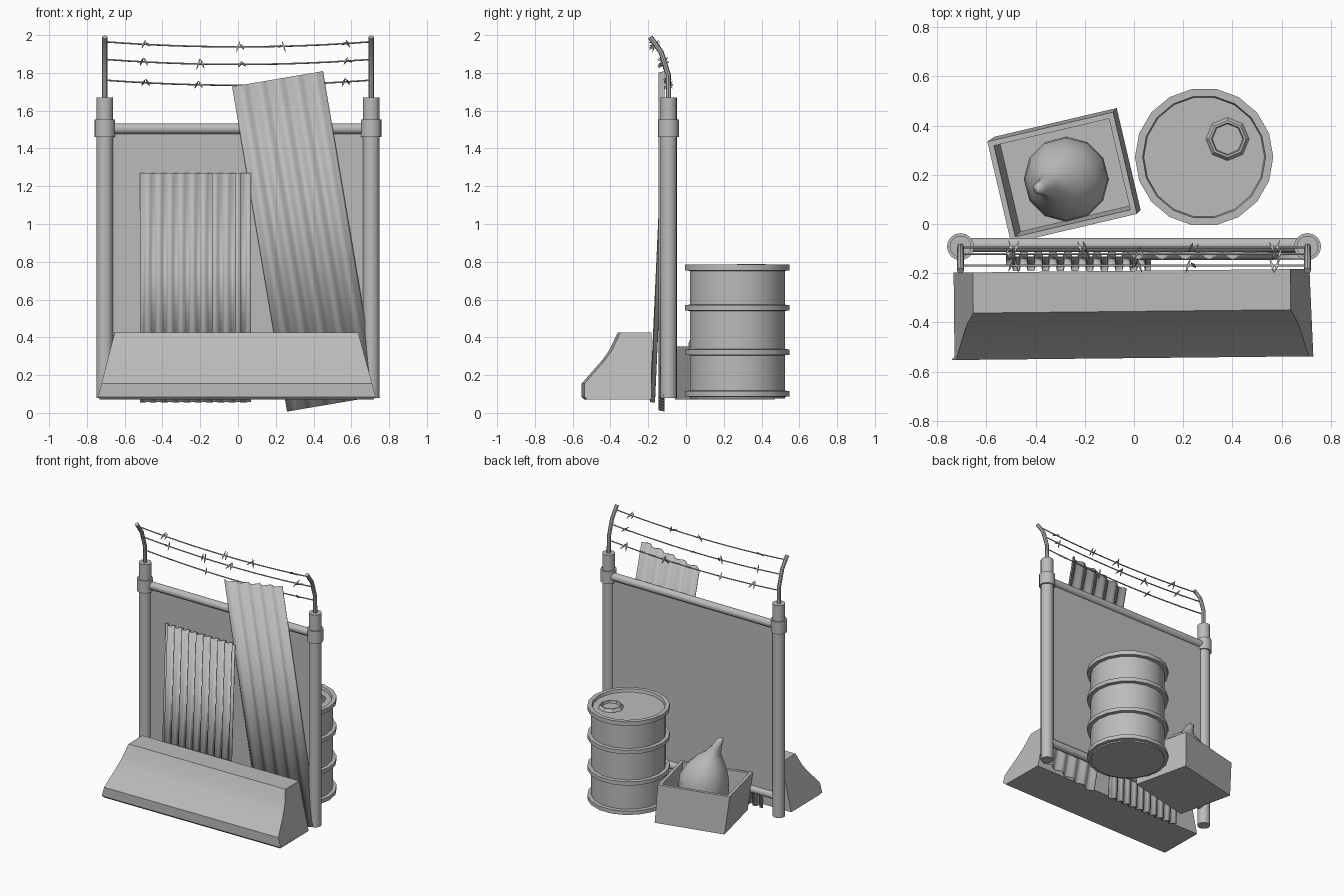
import bpy, bmesh, math, random
from mathutils import Vector, Matrix

if "Cube" in bpy.data.objects:
    bpy.data.objects.remove(bpy.data.objects["Cube"])

random.seed(4)
grey = bpy.data.materials.new("plain grey")
grey.diffuse_color = (0.5, 0.5, 0.5, 1)
grey.use_nodes = True
grey.node_tree.nodes["Principled BSDF"].inputs["Base Color"].default_value = grey.diffuse_color


def add(name, bm, smooth=None):
    me = bpy.data.meshes.new(name)
    bmesh.ops.recalc_face_normals(bm, faces=bm.faces)
    bm.to_mesh(me)
    bm.free()
    ob = bpy.data.objects.new(name, me)
    bpy.context.collection.objects.link(ob)
    me.materials.append(grey)
    if smooth:
        bpy.ops.object.select_all(action='DESELECT')
        ob.select_set(True)
        bpy.context.view_layer.objects.active = ob
        bpy.ops.object.shade_smooth_by_angle(angle=math.radians(smooth))
    return ob


def loft(bm, rings, caps=True):
    """Skin a list of closed rings of points."""
    vs = [[bm.verts.new(p) for p in r] for r in rings]
    n = len(vs[0])
    for a, b in zip(vs, vs[1:]):
        for i in range(n):
            bm.faces.new((a[i], a[(i + 1) % n], b[(i + 1) % n], b[i]))
    if caps:
        bm.faces.new(vs[0][::-1])
        bm.faces.new(vs[-1])


def ring(c, r, n, u=Vector((1, 0, 0)), v=Vector((0, 1, 0))):
    return [Vector(c) + r * (math.cos(t) * u + math.sin(t) * v)
            for t in (2 * math.pi * i / n for i in range(n))]


def lathe(name, x, y, prof, n, smooth=40):
    bm = bmesh.new()
    loft(bm, [ring((x, y, z), r, n) for r, z in prof])
    return add(name, bm, smooth)


def tube(bm, pts, r, n):
    pts = [Vector(p) for p in pts]
    rings = []
    for i, p in enumerate(pts):
        d = (pts[min(i + 1, len(pts) - 1)] - pts[max(i - 1, 0)]).normalized()
        u = d.orthogonal().normalized() if abs(d.x) > 0.5 else Vector((1, 0, 0))
        rings.append(ring(p, r, n, u, d.cross(u)))
    loft(bm, rings)


# Fence frame: posts with collars and bent arms
PY = -0.092
for s, side in ((-1, "left"), (1, "right")):
    x = 0.705 * s
    lathe(side + "_post", x, PY, [(0.044, 0.08), (0.044, 1.67)], 16)
    lathe(side + "_collar", x, PY, [(0.055, 1.46), (0.055, 1.552)], 16)
    bm = bmesh.new()
    tube(bm, [(x, -0.092, 1.64), (x, -0.094, 1.79), (x, -0.132, 1.91), (x, -0.19, 1.99)], 0.014, 8)
    add(side + "_arm", bm, 40)

# Rails and flat infill panel
for name, z in (("top_rail", 1.505), ("bottom_rail", 0.225)):
    bm = bmesh.new()
    tube(bm, [(-0.7, -0.085, z), (0.7, -0.085, z)], 0.029, 12)
    add(name, bm, 40)
bm = bmesh.new()
bmesh.ops.create_cube(bm, size=1, matrix=Matrix.Translation((0, -0.085, 0.865))
                      @ Matrix.Diagonal((1.38, 0.012, 1.28, 1)))
add("fence_panel", bm)

# Sagging barbed wires
for k, (z, y, xs) in enumerate(((1.965, -0.168, (-0.5, 0.0, 0.22, 0.56)),
                                (1.872, -0.122, (-0.51, -0.21, 0.01, 0.57)),
                                (1.762, -0.096, (-0.5, -0.22, 0.23, 0.56)))):
    def sag(x):
        return z - 0.027 * (1 - (x / 0.705) ** 2)
    bm = bmesh.new()
    tube(bm, [(x, y, sag(x)) for x in (-0.705 + 1.41 * i / 12 for i in range(13))], 0.0045, 5)
    for bx in xs:
        for j in range(2):
            c = Vector((bx + 0.022 * j, y, sag(bx)))
            a = random.uniform(0, math.pi)
            d = Vector((0.3 * (-1) ** j, math.cos(a), math.sin(a))).normalized()
            u = d.orthogonal().normalized()
            loft(bm, [ring(c + d * t, r, 4, u, d.cross(u))
                      for t, r in ((-0.034, 0.001), (0, 0.007), (0.034, 0.001))])
    add("barbed_wire_%d" % (k + 1), bm, 40)


# Corrugated sheets, modelled flat in xz and then placed
def sheet(name, w, h, wave, mat, smooth):
    bm = bmesh.new()
    rows = [[bm.verts.new(mat @ Vector((x * w, y, z * h))) for x, y in wave] for z in (-0.5, 0.5)]
    for i in range(len(wave) - 1):
        bm.faces.new((rows[0][i], rows[0][i + 1], rows[1][i + 1], rows[1][i]))
    ob = add(name, bm, smooth)
    m = ob.modifiers.new("thickness", 'SOLIDIFY')
    m.thickness, m.offset = 0.005, 0


ribs = []
for i in range(10):
    for f, y in ((0.0, 0.011), (0.4, 0.011), (0.5, -0.011), (0.9, -0.011)):
        ribs.append(((i + f) / 9.9 - 0.5, y))
ribs = [p for p in ribs if p[0] <= 0.5]
sheet("upright_sheet", 0.59, 1.215, ribs,
      Matrix.Translation((-0.225, -0.15, 0.663)) @ Matrix.Rotation(math.radians(-2.6), 4, 'X'), 25)
waves = [(i / 40 - 0.5, 0.014 * math.cos(2 * math.pi * 5 * i / 40)) for i in range(41)]
sheet("leaning_sheet", 0.487, 1.745, waves,
      Matrix.Translation((0.355, -0.13, 0.908)) @ Matrix.Rotation(math.radians(-9.6), 4, 'Y'), 60)

# Concrete barrier with tapered ends
prof = ((-0.19, 0.425), (-0.355, 0.425), (-0.40, 0.33), (-0.44, 0.275),
        (-0.545, 0.155), (-0.545, 0.085), (-0.53, 0.07), (-0.19, 0.07))
bm = bmesh.new()
turn = Matrix.Rotation(math.radians(0.6), 4, 'Z')
loft(bm, [[turn @ Vector((-0.012 + s * (0.735 - 0.09 * max(0, z - 0.085) / 0.34 - (0.012 if z < 0.08 else 0)), y, z))
           for y, z in prof] for s in (-1, 1)])
add("concrete_barrier", bm, 30)

# Oil drum: one lathed profile with hoops and a recessed lid
dx, dy = 0.285, 0.272
steel = [(0.255, 0.075)]
for z in (0.085, 0.305, 0.54, 0.752):
    steel += [(0.255, z), (0.281, z + 0.002), (0.281, z + 0.031), (0.255, z + 0.033)]
steel[-1] = (0.281, 0.785)
steel += [(0.25, 0.785), (0.245, 0.765)]
lathe("oil_drum", dx, dy, steel, 18, 30)
lathe("drum_cap", 0.38, 0.345, [(0.088, 0.76), (0.088, 0.768), (0.075, 0.787),
                               (0.066, 0.787), (0.062, 0.77)], 8, 20)

# Open crate, base slightly shifted against the rim
def rect(w, d, z, ox=0.0, oy=0.0):
    m = Matrix.Translation((-0.292 + ox, 0.188 + oy, z)) @ Matrix.Rotation(math.radians(13.2), 4, 'Z')
    return [m @ Vector((sx * w / 2, sy * d / 2, 0)) for sx, sy in ((-1, -1), (1, -1), (1, 1), (-1, 1))]


bm = bmesh.new()
loft(bm, [rect(0.51, 0.425, 0.07, 0.022, 0.018), rect(0.525, 0.425, 0.352),
          rect(0.48, 0.38, 0.352), rect(0.47, 0.37, 0.12, 0.018, 0.015)])
add("crate", bm)

# Tied sack with a leaning neck
bm = bmesh.new()
loft(bm, [ring((-0.275 + ox, 0.182 + oy, z), r, 12) for z, r, ox, oy in (
    (0.115, 0.12, 0, 0), (0.16, 0.155, 0, 0), (0.27, 0.173, 0, 0), (0.37, 0.168, 0, 0),
    (0.45, 0.135, -0.015, -0.005), (0.51, 0.09, -0.035, -0.015), (0.55, 0.055, -0.06, -0.022),
    (0.60, 0.036, -0.085, -0.03), (0.65, 0.026, -0.108, -0.036), (0.665, 0.012, -0.113, -0.038))])
add("tied_sack", bm, 60)
